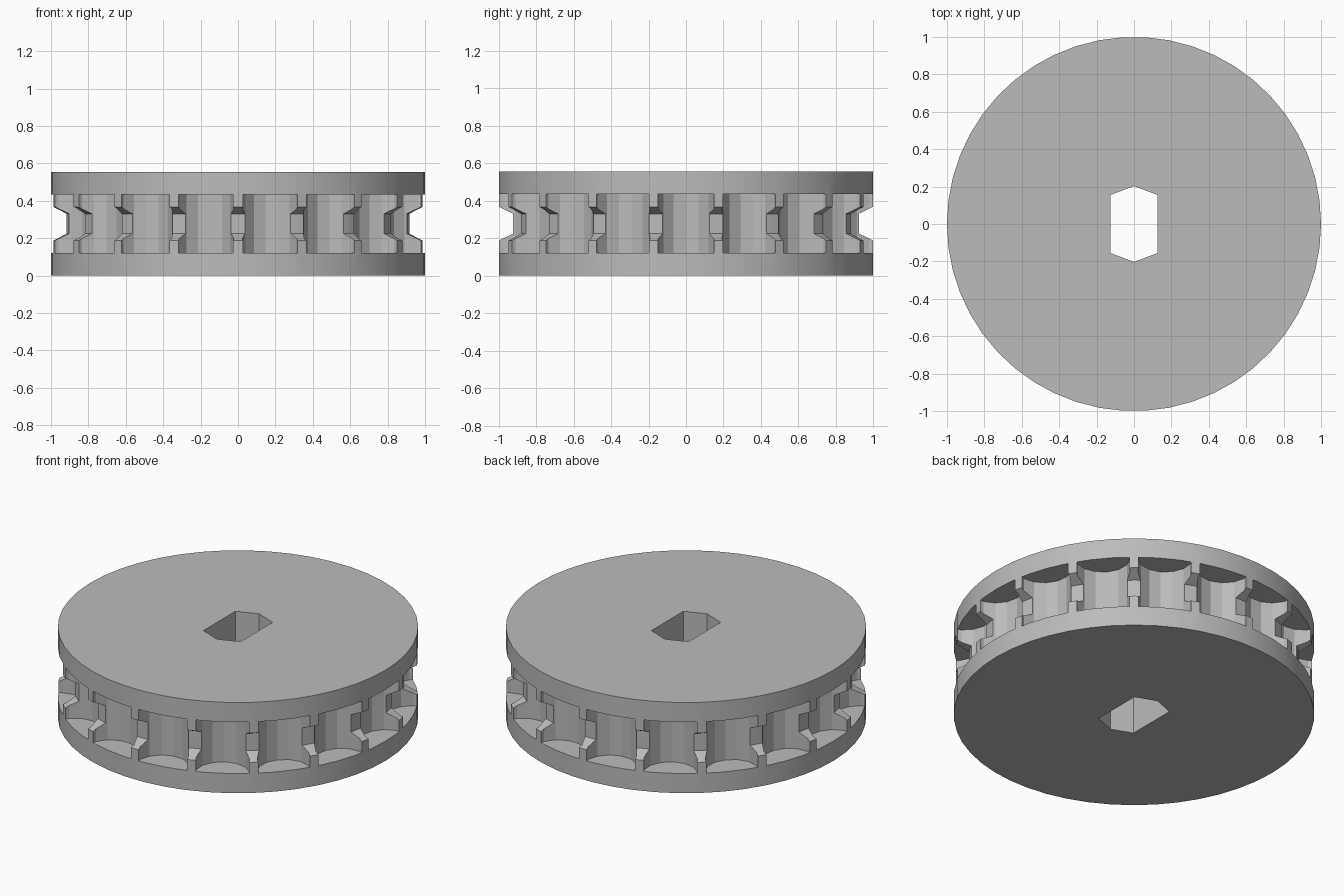
import bpy, bmesh, math
from mathutils import Matrix

cube = bpy.data.objects.get("Cube")
if cube:
    bpy.data.objects.remove(cube, do_unlink=True)

HEIGHT = 0.555
MID = HEIGHT / 2
POCKETS = 18
POCKET_RADIUS = 0.152
POCKET_HEIGHT = 0.315
SIDES = 50

grey = bpy.data.materials.new("plain grey")
grey.use_nodes = True
colour = (0.5, 0.5, 0.5, 1)
grey.diffuse_color = colour
grey.node_tree.nodes["Principled BSDF"].inputs["Base Color"].default_value = colour


def make_object(name, bm):
    bmesh.ops.recalc_face_normals(bm, faces=bm.faces)
    mesh = bpy.data.meshes.new(name)
    bm.to_mesh(mesh)
    bm.free()
    mesh.materials.append(grey)
    obj = bpy.data.objects.new(name, mesh)
    bpy.context.collection.objects.link(obj)
    return obj


def cut(target, cutter):
    cutter.hide_render = True
    mod = target.modifiers.new("cut", 'BOOLEAN')
    mod.operation = 'DIFFERENCE'
    mod.solver = 'EXACT'
    mod.object = cutter
    bpy.context.view_layer.objects.active = target
    bpy.ops.object.modifier_apply(modifier=mod.name)
    bpy.data.objects.remove(cutter, do_unlink=True)


# Wheel body: a turned profile with a V-sided groove round the middle
profile = [(1, 0), (1, MID - 0.09), (0.925, MID - 0.053),
           (0.925, MID + 0.053), (1, MID + 0.09), (1, HEIGHT)]
bm = bmesh.new()
rings = []
for radius, z in profile:
    rings.append([bm.verts.new((radius * math.cos(math.tau * i / SIDES),
                                radius * math.sin(math.tau * i / SIDES), z))
                  for i in range(SIDES)])
for low, high in zip(rings, rings[1:]):
    for i in range(SIDES):
        j = (i + 1) % SIDES
        bm.faces.new((low[i], low[j], high[j], high[i]))
bm.faces.new(rings[0])
bm.faces.new(rings[-1])
wheel = make_object("pocket_wheel", bm)

# Round pockets spaced evenly on the rim
bm = bmesh.new()
for i in range(POCKETS):
    place = (Matrix.Rotation(math.tau * i / POCKETS, 4, 'Z')
             @ Matrix.Translation((1, 0, MID))
             @ Matrix.Rotation(math.pi / 2, 4, 'Z'))
    bmesh.ops.create_cone(bm, cap_ends=True, segments=14, radius1=POCKET_RADIUS,
                          radius2=POCKET_RADIUS, depth=POCKET_HEIGHT, matrix=place)
cut(wheel, make_object("pocket_cutter", bm))

# Stretched six-sided shaft hole
bm = bmesh.new()
outline = [(0, 0.203), (-0.126, 0.155), (-0.126, -0.155),
           (0, -0.203), (0.126, -0.155), (0.126, 0.155)]
base = bm.faces.new([bm.verts.new((x, y, -0.1)) for x, y in outline])
extruded = bmesh.ops.extrude_face_region(bm, geom=[base])["geom"]
top = [v for v in extruded if isinstance(v, bmesh.types.BMVert)]
bmesh.ops.translate(bm, verts=top, vec=(0, 0, HEIGHT + 0.2))
cut(wheel, make_object("shaft_hole_cutter", bm))

# Smooth round walls, sharp edges kept
bpy.ops.object.select_all(action='DESELECT')
wheel.select_set(True)
bpy.context.view_layer.objects.active = wheel
bpy.ops.object.shade_smooth_by_angle(angle=math.radians(20))
